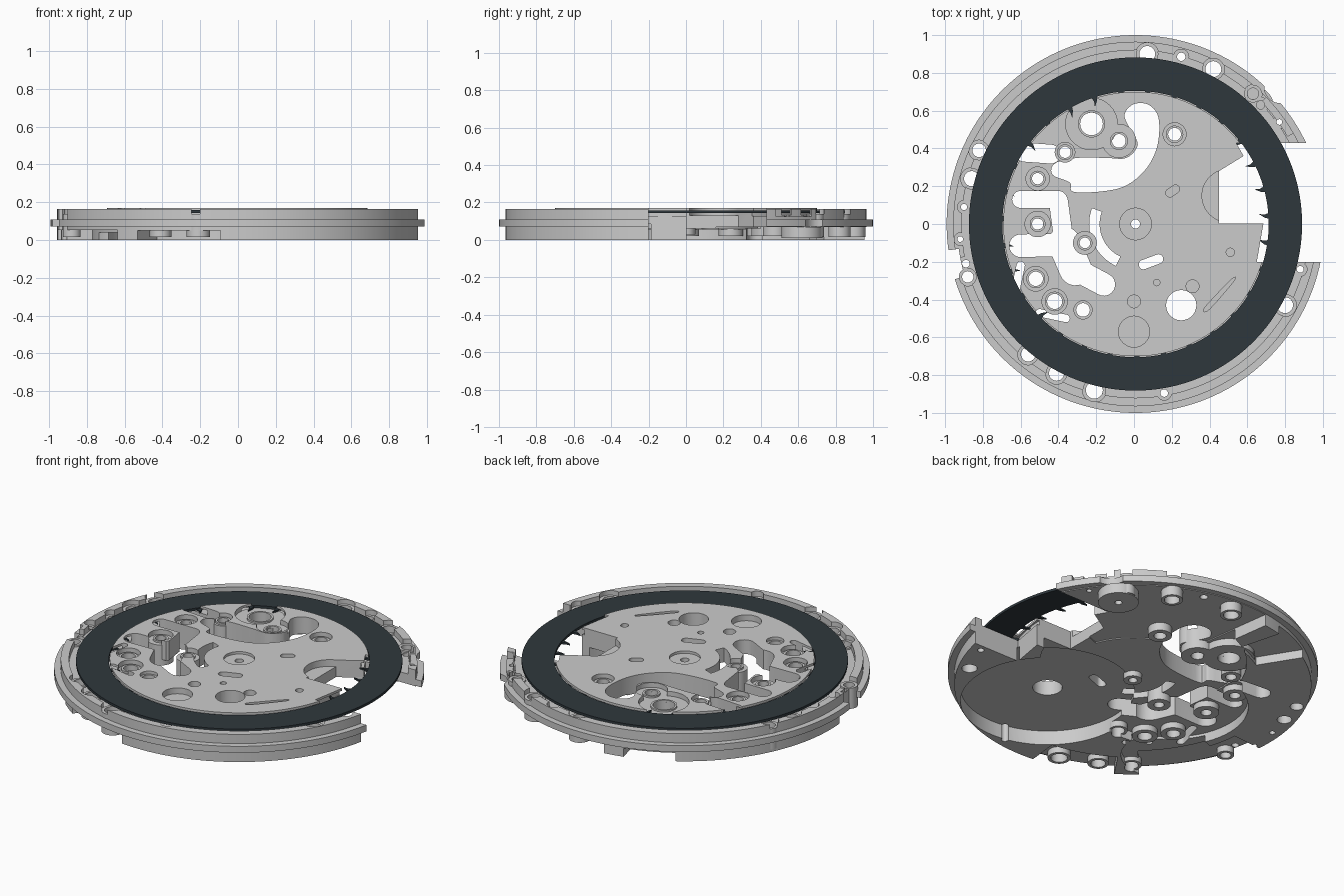
import bpy, bmesh, math
from mathutils import Vector

if "Cube" in bpy.data.objects:
    bpy.data.objects.remove(bpy.data.objects["Cube"])

CX = 0.008
cutters = bpy.data.collections.new("cutters")
bpy.context.scene.collection.children.link(cutters)


def circle(x, y, r, n=40):
    return [(x + r * math.cos(2 * math.pi * i / n), y + r * math.sin(2 * math.pi * i / n)) for i in range(n)]


def slot(p, q, r):
    a = math.atan2(q[1] - p[1], q[0] - p[0])
    pts = []
    for c, s in ((q, a - math.pi / 2), (p, a + math.pi / 2)):
        pts += [(c[0] + r * math.cos(s + math.pi * i / 12), c[1] + r * math.sin(s + math.pi * i / 12)) for i in range(13)]
    return pts


def sector(r0, r1, a0, a1, n=24, x=CX, y=0):
    ang = [math.radians(a0 + (a1 - a0) * i / n) for i in range(n + 1)]
    return ([(x + r1 * math.cos(a), y + r1 * math.sin(a)) for a in ang] +
            [(x + r0 * math.cos(a), y + r0 * math.sin(a)) for a in reversed(ang)])


def blob(ctrl, k=5):
    # closed Catmull-Rom outline
    v = [Vector(p) for p in ctrl]
    out, n = [], len(ctrl)
    for i in range(n):
        a, b, c, d = v[i - 1], v[i], v[(i + 1) % n], v[(i + 2) % n]
        for j in range(k):
            t = j / k
            out.append(tuple(0.5 * (2 * b + (c - a) * t + (2 * a - 5 * b + 4 * c - d) * t * t
                                    + (3 * b - a - 3 * c + d) * t ** 3)))
    return out


def prism(bm, pts, z0, z1):
    lo = [bm.verts.new((x, y, z0)) for x, y in pts]
    hi = [bm.verts.new((x, y, z1)) for x, y in pts]
    fs = [bm.faces.new(lo), bm.faces.new(hi)]
    n = len(pts)
    for i in range(n):
        fs.append(bm.faces.new((lo[i], lo[(i + 1) % n], hi[(i + 1) % n], hi[i])))
    bmesh.ops.recalc_face_normals(bm, faces=fs)


def lathe(bm, prof, x=CX, y=0.0, n=160, closed=True):
    rings = []
    for r, z in prof:
        if r == 0:
            rings.append([bm.verts.new((x, y, z))] * n)
        else:
            rings.append([bm.verts.new((px, py, z)) for px, py in circle(x, y, r, n)])
    fs = []
    m = len(prof)
    for k in range(m if closed else m - 1):
        A, B = rings[k], rings[(k + 1) % m]
        for i in range(n):
            j = (i + 1) % n
            q = list(dict.fromkeys((A[i], A[j], B[j], B[i])))
            if len(q) > 2:
                fs.append(bm.faces.new(q))
    bmesh.ops.recalc_face_normals(bm, faces=fs)


def finish(bm, name, coll=None):
    me = bpy.data.meshes.new(name)
    bm.to_mesh(me)
    bm.free()
    ob = bpy.data.objects.new(name, me)
    (coll or bpy.context.scene.collection).objects.link(ob)
    return ob


def cut(pts, z0=-0.1, z1=0.3):
    bm = bmesh.new()
    prism(bm, pts, z0, z1)
    finish(bm, "cutter", cutters).hide_render = True


def smooth(ob):
    bpy.ops.object.select_all(action='DESELECT')
    ob.select_set(True)
    bpy.context.view_layer.objects.active = ob
    bpy.ops.object.shade_smooth_by_angle(angle=math.radians(30))


# main plate: flange, rim, ledge under the ring, raised centre disc
bm = bmesh.new()
lathe(bm, [(0, 0), (.965, 0), (.965, .072), (.992, .072), (.992, .11), (.965, .11), (.965, .165), (.92, .165),
           (.92, .128), (.66, .128), (.66, .156), (.7, .156), (.7, .17), (0, .17)], closed=False)
for v in bm.verts:
    if abs(math.hypot(v.co.x - CX, v.co.y) - .992) < .001:
        v.co.x, v.co.y = CX + (v.co.x - CX) / .992, v.co.y / .992
plate = finish(bm, "main_plate")

# side notch and edge bites
cut([(1.1, -.2), (.65, -.2), (.685, .002), (.45, .002), (.45, .28), (.58, .36), (.54, .43), (1.1, .43)])
cut(circle(.775, .725, .085))
cut(sector(.945, 1.1, 188, 197))
cut(sector(.93, 1.1, 30, 44), .125, .3)

# large through openings in the centre disc
cut(blob([(-.05, .58), (0, .635), (.08, .63), (.13, .56), (.125, .42), (.07, .3), (-.03, .21), (-.15, .175),
          (-.32, .17), (-.34, .22), (-.43, .26), (-.42, .32), (-.3, .35), (-.15, .35), (-.04, .35),
          (.02, .42), (-.02, .5)]))
for p, q, r in [((-.6, .13), (-.4, .13), .045), ((-.6, -.115), (-.36, -.11), .06), ((-.4, .12), (-.37, -.1), .05),
                ((-.37, -.1), (-.31, -.24), .085), ((-.31, -.24), (-.16, -.32), .06), ((-.58, .38), (-.44, .37), .05),
                ((-.5, -.47), (-.36, -.5), .02), ((.05, -.215), (.13, -.185), .025), ((-.63, -.36), (-.6, -.22), .022)]:
    cut(slot(p, q, r))
cut(sector(.19, .245, 160, 245))

# shallow pockets in the top face
cut(circle(.5, .15, .14), .13)
cut(circle(0, -.57, .082), .135)
cut(circle(0, -.41, .034), .13)
cut(circle(.31, -.33, .034), .13)
cut(circle(CX, 0, .084), .155)
cut(circle(.51, -.15, .022), .1)
cut(circle(.12, -.31, .017), .1)
cut(slot((.19, .165), (.22, .185), .022), .1)
cut(blob([(.37, -.45), (.4, -.45), (.53, -.3), (.52, -.29), (.45, -.36)]), .12)
cut(blob([(-.33, .6), (-.2, .65), (-.28, .63)]), .14)

# recesses in the underside: barrel, gear train, skirt gaps
cut(circle(.25, -.43, .47, 80), -.1, .085)
cut(circle(.12, .22, .56, 80), -.1, .062)
cut(circle(-.3, -.05, .42, 64), -.1, .055)
cut(circle(-.62, -.46, .25), -.1, .04)
cut(sector(.4, 1.1, 20, 98), -.1, .068)
cut(sector(.7, 1.1, 105, 122), -.1, .05)
cut(sector(.78, 1.1, 185, 228), -.1, .052)
cut(sector(.78, 1.1, 236, 264), -.1, .051)

# screw and pin holes: x, y, hole radius
rim = [(.07, .9, .042), (.25, .885, .022), (.42, .82, .042), (.63, .69, .03), (.67, .63, .022), (.77, .54, .015),
       (-.82, .39, .036), (-.86, .24, .04), (-.9, .09, .017), (-.92, -.08, .015), (-.89, -.21, .02),
       (-.88, -.28, .03), (-.56, -.69, .038), (-.41, -.79, .04), (-.21, -.88, .045), (.16, -.895, .02),
       (.8, -.43, .042), (.88, -.24, .018)]
posts = [(-.225, .53, .06, .08), (-.08, .44, .036, .055), (-.365, .38, .03, .025), (.215, .475, .034, .03),
         (-.51, .24, .03, .035), (-.51, 0, .03, .04), (-.52, -.29, .038, .03), (-.42, -.41, .04, .03),
         (-.27, -.455, .036, .015), (-.26, -.1, .028, .035)]
for i, (x, y, r) in enumerate(rim):
    cut(circle(x, y, r, 28))
    cut(circle(x, y, r + .018, 28), .134 + i * 1e-5)
for i, (x, y, r, w) in enumerate(posts):
    cut(circle(x, y, r, 28))
    cut(circle(x, y, r + w - .003, 32), .14 + i * 1e-5)
cut(circle(CX, 0, .024, 24))
cut(circle(.25, -.43, .08))

mod = plate.modifiers.new("cuts", 'BOOLEAN')
mod.operation = 'DIFFERENCE'
mod.operand_type = 'COLLECTION'
mod.collection = cutters
mod.solver = 'EXACT'
dg = bpy.context.evaluated_depsgraph_get()
plate.data = bpy.data.meshes.new_from_object(plate.evaluated_get(dg))
plate.modifiers.clear()
for ob in list(cutters.objects):
    bpy.data.objects.remove(ob)
bpy.data.collections.remove(cutters)
smooth(plate)


def tube(bm, x, y, r0, r1, z0, z1):
    lathe(bm, [(r0, z0), (r1, z0), (r1, z1), (r0, z1)], x, y, 32)


# bosses around the holes
bm = bmesh.new()
for x, y, r, w in posts:
    tube(bm, x, y, r, r + w, .02, .142)
    tube(bm, x, y, r, r + .012, .142, .152)
smooth(finish(bm, "screw_bosses"))
bm = bmesh.new()
for x, y, r in rim:
    if .025 < r:
        tube(bm, x, y, r, r + .017, .015, .138)
tube(bm, .63, .62, .02, .11, .01, .07)
tube(bm, CX, 0, .024, .05, .03, .07)
smooth(finish(bm, "rim_bosses"))

# indicator ring with inward teeth
bm = bmesh.new()
lathe(bm, [(.705, .143), (.882, .143), (.882, .158), (.705, .158)])
for i in range(31):
    a = 2 * math.pi * (i + .3) / 31
    def at(r, d):
        return (CX + r * math.cos(a + d), r * math.sin(a + d))
    prism(bm, [at(.708, -.022), at(.708, .022), at(.685, .012), at(.655, .02), at(.685, -.012)], .143, .153)
ring = finish(bm, "indicator_ring")
mat = bpy.data.materials.new("dark_slate")
mat.diffuse_color = (.028, .039, .046, 1)
mat.use_nodes = True
mat.node_tree.nodes["Principled BSDF"].inputs["Base Color"].default_value = mat.diffuse_color
ring.data.materials.append(mat)
smooth(ring)
